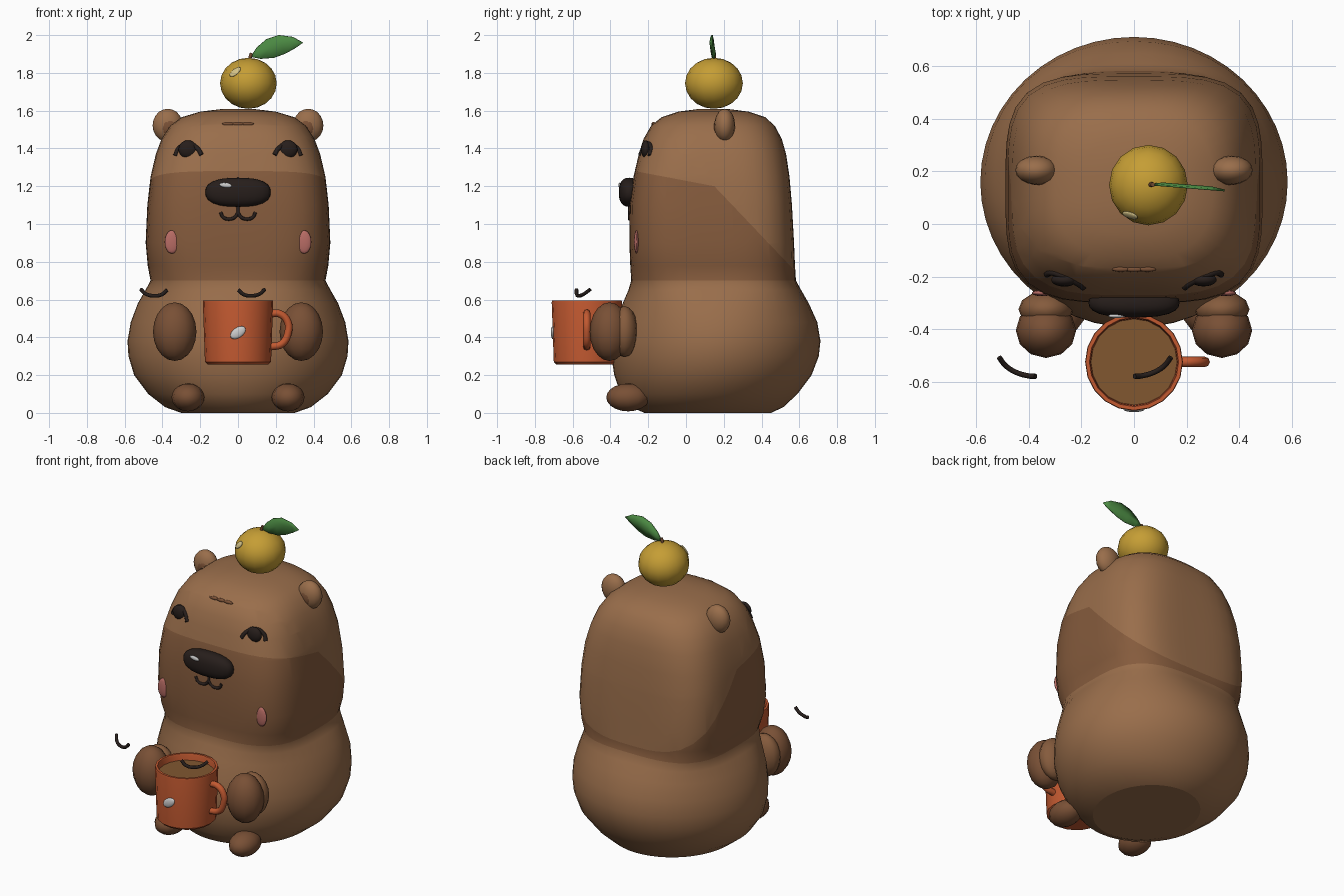
import bpy, bmesh, math
from mathutils import Vector, Matrix
from mathutils.bvhtree import BVHTree

if "Cube" in bpy.data.objects:
    bpy.data.objects.remove(bpy.data.objects["Cube"])


def mat(name, r, g, b):
    m = bpy.data.materials.new(name)
    m.diffuse_color = (r, g, b, 1)
    m.use_nodes = True
    m.node_tree.nodes["Principled BSDF"].inputs["Base Color"].default_value = m.diffuse_color
    return m


FUR = mat("fur", 0.32, 0.155, 0.07)
MUZZLE = mat("muzzle_fur", 0.235, 0.105, 0.046)
PAW = mat("paw_fur", 0.19, 0.08, 0.036)
DARK = mat("dark", 0.02, 0.013, 0.011)
BLUSH = mat("blush", 0.48, 0.15, 0.13)
CLAY = mat("mug_clay", 0.54, 0.10, 0.03)
DRINK = mat("drink", 0.22, 0.095, 0.03)
FRUIT = mat("fruit_peel", 0.56, 0.34, 0.035)
LEAF = mat("leaf_green", 0.07, 0.25, 0.055)
SHINE = mat("shine", 0.75, 0.75, 0.73)
PALE = mat("fruit_shine", 0.68, 0.56, 0.25)


def finish(bm, name, *mats, smooth=True):
    bmesh.ops.recalc_face_normals(bm, faces=bm.faces)
    for f in bm.faces:
        f.smooth = smooth
    me = bpy.data.meshes.new(name)
    bm.to_mesh(me)
    bm.free()
    ob = bpy.data.objects.new(name, me)
    bpy.context.collection.objects.link(ob)
    for m in mats:
        me.materials.append(m)
    return ob


def blob(name, loc, rad, m, normal=(0, -1, 0), tilt=0, segs=16, rings=10, power=2):
    """Ellipsoid whose -y side faces along normal; power > 2 makes it boxier."""
    bm = bmesh.new()
    bmesh.ops.create_uvsphere(bm, u_segments=segs, v_segments=rings, radius=1)
    for v in bm.verts:
        v.co /= sum(abs(c) ** power for c in v.co) ** (1 / power)
    q = Vector((0, -1, 0)).rotation_difference(Vector(normal))
    bm.transform(Matrix.Translation(loc) @ q.to_matrix().to_4x4()
                 @ Matrix.Rotation(tilt, 4, 'Y') @ Matrix.Diagonal((*rad, 1)))
    return finish(bm, name, m)


def tube(name, pts, r, m):
    cu = bpy.data.curves.new(name, 'CURVE')
    cu.dimensions = '3D'
    cu.bevel_depth, cu.bevel_resolution, cu.resolution_u = r, 2, 5
    cu.use_fill_caps = True
    sp = cu.splines.new('BEZIER')
    sp.bezier_points.add(len(pts) - 1)
    for b, p in zip(sp.bezier_points, pts):
        b.co = p
        b.handle_left_type = b.handle_right_type = 'AUTO'
    cu.materials.append(m)
    ob = bpy.data.objects.new(name, cu)
    bpy.context.collection.objects.link(ob)
    return ob


# Body and head: one loft of superellipse rings (z, half width, front y, back y, power)
RINGS = [(0, .30, -.22, .45, 2), (.03, .385, -.29, .515, 2), (.1, .475, -.345, .59, 2),
         (.2, .55, -.38, .665, 2), (.3, .58, -.395, .703, 2), (.38, .585, -.393, .712, 2),
         (.48, .568, -.37, .695, 2.1), (.58, .53, -.335, .65, 2.3), (.65, .49, -.305, .61, 2.7),
         (.7, .463, -.29, .582, 3.2), (.78, .478, -.295, .577, 3.6), (.9, .489, -.3, .572, 3.8),
         (1.1, .48, -.298, .561, 3.8), (1.25, .463, -.278, .548, 3.6), (1.37, .435, -.25, .53, 3.3),
         (1.45, .405, -.225, .507, 3.1), (1.52, .36, -.185, .47, 2.9), (1.565, .3, -.13, .42, 2.7),
         (1.595, .2, -.04, .33, 2.4), (1.608, .09, .06, .23, 2)]
N = 48
bm = bmesh.new()
loops = []
for z, w, f, b, p in RINGS:
    ring = []
    for i in range(N):
        c, s = math.cos(2 * math.pi * i / N), math.sin(2 * math.pi * i / N)
        k = (abs(c) ** p + abs(s) ** p) ** (-1 / p)
        ring.append(bm.verts.new((w * c * k, (f + b) / 2 + (b - f) / 2 * s * k, z)))
    loops.append(ring)
for a, b in zip(loops, loops[1:]):
    for i in range(N):
        j = (i + 1) % N
        bm.faces.new((a[i], a[j], b[j], b[i]))
bm.faces.new(loops[-1])
bm.faces.new(loops[0][::-1])
bvh = BVHTree.FromBMesh(bm)

# Darker muzzle: cut the head along two planes and recolour below them
PLANES = [(Vector((0, .15, 1.2)), Vector((0, .08, .42))), (Vector((0, .15, 1.2)), Vector((0, .42, .4)))]
for co, no in PLANES:
    bmesh.ops.bisect_plane(bm, geom=bm.verts[:] + bm.edges[:] + bm.faces[:], plane_co=co, plane_no=no)
for fc in bm.faces:
    c = fc.calc_center_median()
    if c.z > .7 and all((c - co).dot(no) < 0 for co, no in PLANES):
        fc.material_index = 1
body = finish(bm, "body_and_head", FUR, MUZZLE)
for poly in body.data.polygons:
    if poly.center.z < .001:
        poly.use_smooth = False


def surf(x, z):
    """Point and normal on the front of the body."""
    hit, no, _, _ = bvh.ray_cast(Vector((x, -2, z)), Vector((0, 1, 0)))
    return hit, (no if no.y < 0 else -no)


def on_body(name, x, z, rad, m, **kw):
    p, n = surf(x, z)
    return blob(name, p, rad, m, normal=n, **kw)


def line_on_body(name, xz, r, m):
    return tube(name, [surf(x, z)[0] + surf(x, z)[1] * r * .6 for x, z in xz], r, m)


# Paired parts
for side, s in (("left", -1), ("right", 1)):
    blob(side + "_ear", (s * .372, .205, 1.522), (.08, .055, .088), FUR)
    blob(side + "_inner_ear", (s * .367, .172, 1.515), (.047, .024, .05), PAW)
    on_body(side + "_eye", s * .265, 1.395, (.048, .025, .05), DARK)
    line_on_body(side + "_eyelid", [(s * x, z) for x, z in
                 ((.333, 1.362), (.315, 1.4), (.265, 1.425), (.215, 1.4), (.193, 1.365))], .012, DARK)
    p, n = surf(s * .265 - .015, 1.417)
    blob(side + "_eye_shine", p + n * .022, (.011, .006, .013), SHINE, normal=n, segs=8, rings=6)
    on_body(side + "_blush", s * .35, .905, (.062, .012, .038), BLUSH)
    blob(side + "_upper_arm", (s * .335, -.325, .43), (.105, .07, .135), MUZZLE, segs=12)
    blob(side + "_paw", (s * .335, -.405, .43), (.115, .105, .155), PAW, segs=12)
    blob(side + "_foot", (s * .265, -.307, .082), (.087, .115, .074), PAW, segs=12)
    line_on_body(side + "_mouth_curve", [(s * x, z) for x, z in
                 ((0, 1.06), (.018, 1.035), (.048, 1.026), (.078, 1.035), (.092, 1.062))], .009, DARK)

# Nose, mouth line and forehead marks
blob("nose", (0, -.3, 1.168), (.173, .056, .077), DARK, segs=24, rings=12, power=2.5)
blob("nose_shine", (-.065, -.35, 1.205), (.034, .008, .013), SHINE, tilt=.15)
line_on_body("mouth_line", [(0, 1.11), (0, 1.06)], .009, DARK)
for i in (-1, 0, 1):
    on_body("forehead_mark", i * .05, 1.53, (.011, .01, .034), PAW, segs=10, rings=8)

# Fruit with shine, stem and leaf
blob("fruit", (.055, .148, 1.745), (.15, .153, .135), FRUIT)
blob("fruit_shine", (-.015, .033, 1.805), (.036, .008, .02), PALE, normal=(-.5, -.75, .45), tilt=-.6)
tube("stem", [(.062, .15, 1.86), (.065, .15, 1.885), (.072, .15, 1.905)], .009, PAW)
LOWER = [(.12, 1.875), (.19, 1.88), (.25, 1.902), (.3, 1.93)]
UPPER = [(.1, 1.935), (.15, 1.978), (.215, 2.0), (.29, 1.99)]
bm = bmesh.new()


def leaf_vert(x, z, dy=0):
    return bm.verts.new((x, .15 - .08 * (x - .065) + dy, z))


base, tip = leaf_vert(.066, 1.885), leaf_vert(.345, 1.96)
low, up = [leaf_vert(*p) for p in LOWER], [leaf_vert(*p) for p in UPPER]
mid = [leaf_vert((a[0] + b[0]) / 2, (a[1] + b[1]) / 2, .008) for a, b in zip(LOWER, UPPER)]
for edge in (low, up):
    bm.faces.new((base, edge[0], mid[0]))
    bm.faces.new((edge[-1], tip, mid[-1]))
    for i in range(3):
        bm.faces.new((edge[i], edge[i + 1], mid[i + 1], mid[i]))
leaf = finish(bm, "leaf", LEAF)
sol = leaf.modifiers.new("thickness", 'SOLIDIFY')
sol.thickness, sol.offset = .007, 0

# Mug: spun profile with a hollow top
PROFILE = [(0, .255), (.16, .255), (.175, .27), (.186, .585), (.184, .596), (.17, .596),
           (.166, .585), (.16, .5), (0, .5)]
bm = bmesh.new()
vs = [bm.verts.new((r, 0, z)) for r, z in PROFILE]
es = [bm.edges.new(e) for e in zip(vs, vs[1:])]
bmesh.ops.spin(bm, geom=vs + es, cent=(0, 0, 0), axis=(0, 0, 1), angle=2 * math.pi, steps=20)
bmesh.ops.remove_doubles(bm, verts=bm.verts, dist=1e-4)
bm.transform(Matrix.Translation((0, -.525, 0)))
mug = finish(bm, "mug", CLAY)
bpy.context.view_layer.objects.active = mug
mug.select_set(True)
bpy.ops.object.shade_smooth_by_angle(angle=math.radians(40))

# Drink, handle and shine
bm = bmesh.new()
bmesh.ops.create_circle(bm, cap_ends=True, segments=20, radius=.165)
bm.transform(Matrix.Translation((0, -.525, .555)))
finish(bm, "drink_surface", DRINK, smooth=False)
tube("mug_handle", [(x, -.525, z) for x, z in ((.17, .525), (.22, .525), (.262, .485), (.264, .42),
                                               (.232, .365), (.17, .35))], .02, CLAY)
blob("mug_shine", (0, -.705, .425), (.046, .011, .027), SHINE, tilt=-.6)

# Two floating curved strokes above the mug and paw
STROKE = [(.002, -.58, .652), (.03, -.578, .627), (.075, -.565, .62), (.115, -.54, .63), (.14, -.508, .653)]
tube("right_stroke", STROKE, .01, DARK)
tube("left_stroke", [(-.373 - x, y, z) for x, y, z in STROKE], .01, DARK)
